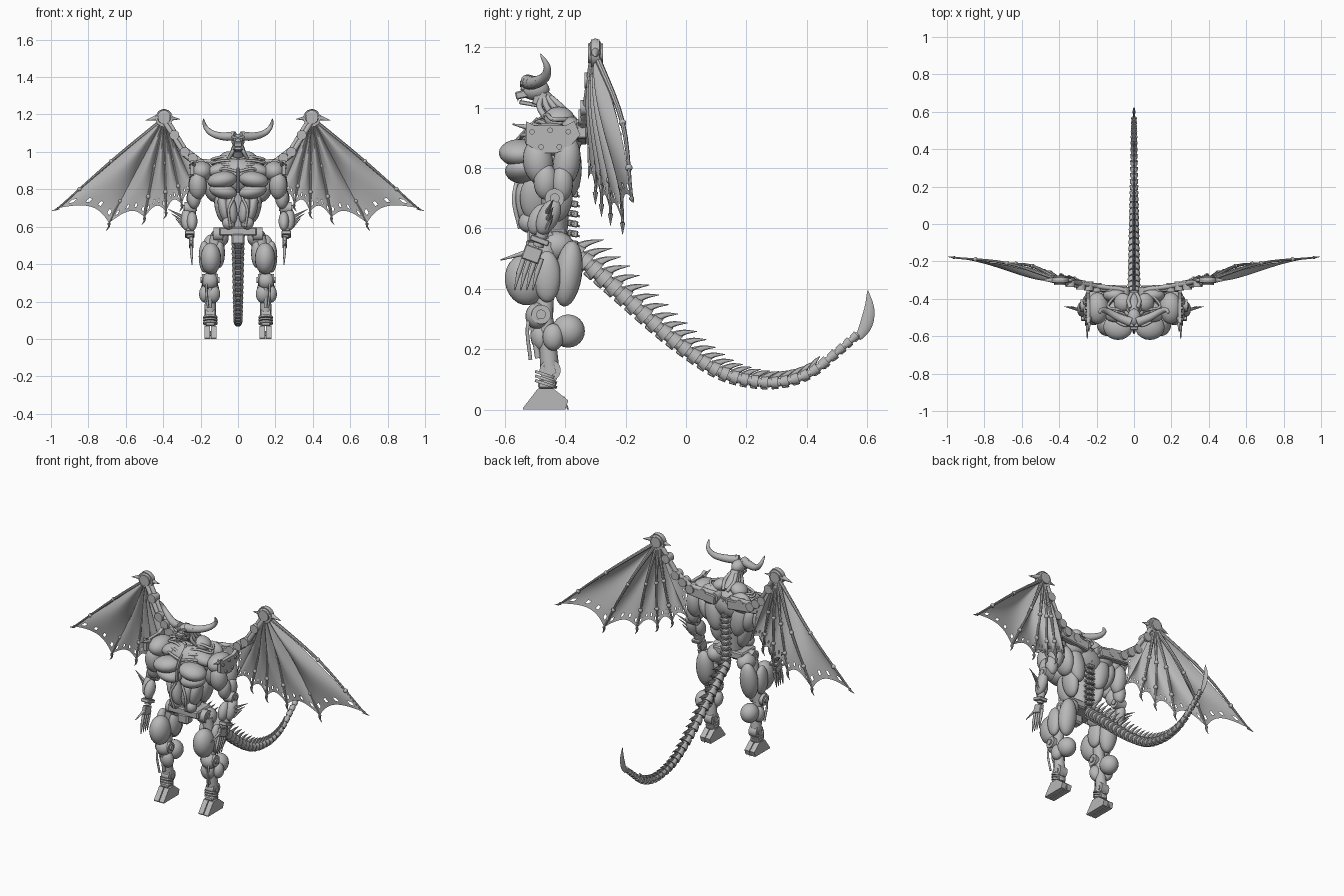
import bpy, bmesh, math
from mathutils import Vector, Matrix, Quaternion

default_cube = bpy.data.objects.get("Cube")
if default_cube:
    bpy.data.objects.remove(default_cube, do_unlink=True)

grey = bpy.data.materials.new("plain_grey")
grey.use_nodes = True
grey.diffuse_color = (.48, .48, .48, 1)
grey.node_tree.nodes["Principled BSDF"].inputs["Base Color"].default_value = grey.diffuse_color


def finish(bm, name, pair=False, smooth=True):
    """Turn a bmesh into an object, plus its mirror image when paired."""
    bmesh.ops.recalc_face_normals(bm, faces=bm.faces)
    for side in (("left_", "right_") if pair else ("",)):
        if side == "right_":
            bmesh.ops.scale(bm, vec=(-1, 1, 1), verts=bm.verts)
            bmesh.ops.reverse_faces(bm, faces=bm.faces)
        mesh = bpy.data.meshes.new(side + name)
        bm.to_mesh(mesh)
        mesh.materials.append(grey)
        if smooth:
            mesh.shade_smooth()
            mesh.set_sharp_from_angle(angle=math.radians(40))
        bpy.context.collection.objects.link(bpy.data.objects.new(side + name, mesh))
    bm.free()


def place(loc, size, tilt, roll):
    return (Matrix.Translation(loc) @ Matrix.Rotation(math.radians(roll), 4, "Y")
            @ Matrix.Rotation(math.radians(tilt), 4, "X") @ Matrix.Diagonal((*size, 1)))


def ball(name, loc, size, tilt=0, roll=0, pair=True):
    bm = bmesh.new()
    bmesh.ops.create_uvsphere(bm, u_segments=20, v_segments=12, radius=1, matrix=place(loc, size, tilt, roll))
    finish(bm, name, pair)


def box(name, loc, size, tilt=0, roll=0, pair=True):
    bm = bmesh.new()
    bmesh.ops.create_cube(bm, size=1, matrix=place(loc, size, tilt, roll))
    bmesh.ops.bevel(bm, geom=bm.edges[:], offset=min(size) * .15, segments=1, affect="EDGES")
    finish(bm, name, pair, False)


def rod(name, a, b, r, r_end=None, sides=12, pair=True):
    a, b = Vector(a), Vector(b)
    spin = (b - a).to_track_quat("Z", "Y").to_matrix().to_4x4()
    bm = bmesh.new()
    bmesh.ops.create_cone(bm, cap_ends=True, segments=sides, radius1=r,
                          radius2=r if r_end is None else r_end, depth=(b - a).length,
                          matrix=Matrix.Translation((a + b) / 2) @ spin)
    finish(bm, name, pair)


def disc(name, loc, r, width):
    """Pivot drum lying across the body with a raised hub."""
    x, y, z = loc
    for part, radius, half in (("rim", r, width / 2), ("hub", r / 2, width * .6)):
        rod(name + "_" + part, (x - half, y, z), (x + half, y, z), radius, sides=20)


def prism(name, outline, x_in, x_out):
    """Side outline (y, z) extruded across x."""
    bm = bmesh.new()
    face = bm.faces.new([bm.verts.new((x_in, y, z)) for y, z in outline])
    new = bmesh.ops.extrude_face_region(bm, geom=[face])["geom"]
    bmesh.ops.translate(bm, vec=(x_out - x_in, 0, 0),
                        verts=[v for v in new if isinstance(v, bmesh.types.BMVert)])
    finish(bm, name, True, False)


def spline(points, steps):
    """Smooth path through the points."""
    p = [Vector(q) for q in points]
    p = [2 * p[0] - p[1]] + p + [2 * p[-1] - p[-2]]
    path = []
    for a, b, c, d in zip(p, p[1:], p[2:], p[3:]):
        for t in (i / steps for i in range(steps)):
            path.append(.5 * (2 * b + (c - a) * t + (2 * a - 5 * b + 4 * c - d) * t * t
                              + (3 * b - a - 3 * c + d) * t ** 3))
    return path + [p[-2]]


def tube(name, points, radius, sides=10, flat=1, pair=True):
    """Sweep a ring along a smooth path; radius is a function of 0..1."""
    path = spline(points, 5)
    bm, rings, old, turn = bmesh.new(), [], Vector((0, 0, 1)), Quaternion()
    for i, p in enumerate(path):
        new = (path[min(i + 1, len(path) - 1)] - path[max(i - 1, 0)]).normalized()
        turn, old = old.rotation_difference(new) @ turn, new
        r = radius(i / (len(path) - 1))
        rings.append([bm.verts.new(p + turn @ Vector((r * flat * math.cos(a), r * math.sin(a), 0)))
                      for a in (math.tau * k / sides for k in range(sides))])
    for low, high in zip(rings, rings[1:]):
        for k in range(sides):
            n = (k + 1) % sides
            bm.faces.new((low[k], low[n], high[n], high[k]))
    bm.faces.new(rings[0])
    bm.faces.new(rings[-1])
    finish(bm, name, pair)


# Legs
sole = [(-.54, .005), (-.54, 0), (-.4, 0), (-.39, .03), (-.44, .07), (-.49, .07)]
prism("inner_foot", sole, .115, .145)
prism("outer_foot", sole, .15, .18)
rod("heel_spur", (.15, -.41, .04), (.15, -.39, 0), .008, .002)
box("ankle_block", (.148, -.46, .085), (.05, .06, .03))
for i in range(3):
    rod("ankle_ring", (.148, -.465, .08 + i * .015), (.148, -.462, .089 + i * .015), .038, sides=16)
disc("ankle_pivot", (.148, -.45, .13), .035, .05)
rod("shin", (.148, -.45, .12), (.148, -.465, .3), .032, .026)
rod("shin_piston", (.148, -.49, .17), (.148, -.51, .3), .01)
ball("calf", (.15, -.39, .26), (.05, .055, .055))
ball("outer_calf", (.178, -.44, .24), (.03, .035, .045))
ball("front_calf", (.135, -.48, .24), (.04, .035, .05), 10)
ball("knee", (.15, -.49, .31), (.045, .042, .045))
disc("knee_pivot", (.15, -.48, .315), .032, .085)
tube("knee_cable", [(.16, -.5, .35), (.17, -.525, .27), (.16, -.515, .165)], lambda t: .006)
rod("thigh_bone", (.15, -.47, .3), (.12, -.46, .55), .03)
ball("front_thigh", (.145, -.53, .43), (.055, .07, .085), 6)
ball("rear_thigh", (.145, -.39, .45), (.052, .046, .11), -8)
ball("outer_thigh", (.18, -.46, .44), (.03, .045, .085))
ball("inner_thigh", (.1, -.45, .46), (.03, .05, .08))
ball("hip", (.1, -.43, .54), (.05, .06, .05))

# Pelvis and belly
box("pelvis", (0, -.46, .575), (.2, .13, .045), pair=False)
box("groin_plate", (0, -.5, .535), (.07, .06, .06), pair=False)
disc("hip_pivot", (.105, -.47, .56), .036, .05)
rod("waist_column", (0, -.45, .56), (0, -.45, .8), .055, .075, pair=False)
ball("belly", (.035, -.53, .69), (.03, .038, .075), 0, 8)
ball("outer_belly", (.075, -.5, .7), (.03, .05, .08), 0, 12)
ball("lower_belly", (.05, -.52, .62), (.035, .035, .035))
ball("flank", (.09, -.43, .71), (.035, .055, .09), 0, 10)
tube("belly_cable", [(.02, -.56, .76), (.05, -.57, .69), (.04, -.55, .6)], lambda t: .007)

# Chest, ribs and back
ball("rib_core", (0, -.45, .87), (.14, .1, .1), pair=False)
ball("chest", (.085, -.55, .85), (.08, .07, .045), 0, 8)
ball("lower_chest", (.08, -.54, .79), (.075, .06, .04), 0, -12)
ball("upper_chest", (.1, -.47, .905), (.07, .055, .035), 0, 15)
ball("side_lat", (.145, -.42, .82), (.045, .065, .09), 0, 15)
ball("back_lat", (.085, -.385, .8), (.05, .04, .1), 0, 12)
ball("shoulder_blade", (.1, -.38, .91), (.065, .04, .06))
ball("trapezius", (.06, -.42, .965), (.05, .05, .035), 0, 25)
tube("sternum", [(0, -.575, .78), (0, -.57, .86), (0, -.535, .91), (0, -.485, .96)],
     lambda t: .013, 8, .6, pair=False)
for i in range(4):
    z = .895 + i * .022
    tube("collar_rib", [(.005, -.545 + i * .02, z), (.07, -.535 + i * .025, z + .015),
                        (.14, -.47 + i * .01, z), (.09, -.37, z)], lambda t: .007)
for i in range(12):
    z = .55 + i * .033
    box("vertebra", (0, -.375, z), (.04, .035, .022), -10, pair=False)
    rod("spine_spike", (0, -.375, z), (0, -.352, z - .01), .008, .003, 6, pair=False)
    rod("spine_lug", (.015, -.38, z), (.035, -.375, z), .006, sides=6)

# Neck, head and horns
rod("neck", (0, -.4, .95), (0, -.49, 1.05), .035, .028, pair=False)
for i in range(4):
    tube("neck_cord", [(.012 + i * .013, -.37 - i * .03, .96), (.03, -.41 - i * .025, 1.0),
                       (.018, -.45 - i * .01, 1.035)], lambda t: .01)
ball("skull", (0, -.5, 1.06), (.036, .048, .036), pair=False)
box("brow", (.02, -.535, 1.078), (.035, .03, .014), 0, -15)
box("snout", (0, -.535, 1.045), (.044, .06, .026), 12, pair=False)
box("jaw", (0, -.515, 1.012), (.038, .075, .014), -10, pair=False)
box("cheek", (.022, -.485, 1.03), (.012, .04, .045), -15)
ball("eye", (.018, -.54, 1.064), (.007, .007, .007))
for x in (.006, .015):
    rod("upper_tooth", (x, -.555, 1.04), (x, -.557, 1.02), .004, .0005, 6)
    rod("lower_tooth", (x, -.543, 1.012), (x, -.545, 1.03), .004, .0005, 6)
horn_path = [(.015, -.525, 1.085), (.08, -.5, 1.083), (.14, -.468, 1.1),
             (.175, -.46, 1.135), (.185, -.482, 1.178)]
tube("horn", horn_path, lambda t: .024 * (1 - t) ** .6 + .001, 14)
horn = spline(horn_path, 5)
for i in (1, 3, 5, 7):
    rod("horn_ring", horn[i], horn[i].lerp(horn[i + 1], .5), .026 - i * .001)

# Arms
prism("shoulder_plate", [(-.53, .955), (-.5, .94), (-.4, .94), (-.37, .955), (-.35, .91), (-.39, .865),
                         (-.43, .85), (-.48, .85), (-.53, .88)], .235, .255)
for y, z in ((-.51, .92), (-.39, .92), (-.48, .87), (-.42, .87), (-.45, .925)):
    rod("plate_bolt", (.25, y, z), (.262, y, z), .009)
rod("shoulder_spike", (.24, -.5, .93), (.24, -.575, .945), .013, .002)
ball("shoulder", (.195, -.45, .895), (.06, .085, .055))
ball("front_deltoid", (.215, -.49, .82), (.048, .05, .075), 8)
ball("rear_deltoid", (.22, -.395, .82), (.045, .045, .085), -8)
ball("biceps", (.235, -.465, .755), (.036, .04, .06))
ball("triceps", (.24, -.41, .75), (.035, .036, .06))
disc("elbow", (.255, -.435, .7), .032, .06)
ball("outer_forearm", (.275, -.455, .64), (.03, .035, .065), -25)
ball("inner_forearm", (.245, -.485, .63), (.028, .036, .055), -25)
rod("wrist", (.26, -.47, .6), (.255, -.49, .54), .022, .018)
box("wrist_cuff", (.258, -.485, .56), (.05, .065, .02), -20)
box("palm", (.25, -.51, .515), (.022, .06, .05), -20)
for i in range(4):
    y = -.55 + i * .02
    rod("finger", (.25, y + .012, .5), (.248, y - .005, .45), .008)
    rod("fingertip", (.248, y - .005, .45), (.246, y - .018, .395), .0075, .002)
rod("thumb", (.25, -.53, .52), (.25, -.615, .495), .009, .002)
for i in range(3):
    z = .6 + i * .025
    rod("arm_spike", (.29, -.46, z), (.335 + i * .02, -.44, z + .045), .01, .001, 6)

# Wing arms
hub = Vector((.395, -.3, 1.18))
joints = [(.05, -.36, .92), (.2, -.34, .935), (.285, -.325, 1.0), hub]
box("wing_root_beam", (.14, -.345, .915), (.2, .035, .055), 0, -6)
for a, b in zip(joints, joints[1:]):
    for shift in (-.016, .016):
        off = Vector((0, shift / 2, shift))
        rod("wing_strut", Vector(a) + off, Vector(b) + off, .013)
    for t in (0, .5):
        c = Vector(a).lerp(b, t)
        rod("wing_joint", c - Vector((0, .024, 0)), c + Vector((0, .024, 0)), .026, sides=14)
for r, half in ((.046, .014), (.032, .025)):
    rod("wing_hub", hub - Vector((0, half, 0)), hub + Vector((0, half, 0)), r, sides=24)
ball("hub_dome", hub + Vector((0, 0, .005)), (.044, .025, .044))
rod("hub_outer_spike", hub + Vector((.03, 0, .005)), hub + Vector((.1, 0, -.012)), .017, .001)
rod("hub_inner_spike", hub - Vector((.03, 0, 0)), hub - Vector((.085, 0, .005)), .014, .001)

# Wing fingers with knuckles and claws; the last two tips anchor skin to the body
tips = [Vector(t) for t in ((.96, -.18, .7), (.69, -.21, .62), (.5, -.25, .65), (.385, -.28, .68),
                            (.3, -.3, .72), (.215, -.325, .76), (.22, -.335, .94))]
for tip in tips[:5]:
    bend = Vector((0, .03 if tip.x > .6 else .015, .01))
    path = [hub, hub.lerp(tip, .5) + bend, tip]
    tube("wing_finger", path, lambda t: .011 - .006 * t, 8)
    for i in (5, 8):
        ball("wing_knuckle", spline(path, 5)[i], (.012, .012, .012))
    claw = Vector((.035, .005, -.015)) if tip.x > .9 else Vector((.014, 0, -.04))
    tube("wing_claw", [tip, tip + claw * .5 - Vector((.006, 0, 0)), tip + claw],
         lambda t: .008 * (1 - t) + .001, 8)

# Scalloped, pleated membranes pierced along the lower edge
ROWS, COLS = 24, 15
for a, b in zip(tips, tips[1:]):
    pleat = .045 if b.z < .9 else .01
    bm = bmesh.new()
    grid = []
    for row in range(ROWS + 1):
        line = []
        for col in range(COLS + 1):
            u, v = col / COLS, row / ROWS
            arch = 4 * u * (1 - u)
            p = hub.lerp(a.lerp(b, u), v * (1 - .09 * arch))
            p.y += .018 * math.sin(math.pi * v) - arch * pleat * math.sin(math.pi * v ** .8)
            line.append(bm.verts.new(p))
        grid.append(line)
    for r in range(ROWS):
        for c in range(COLS):
            if not (r == ROWS - 2 and c % 4 == 1):
                bm.faces.new((grid[r][c], grid[r][c + 1], grid[r + 1][c + 1], grid[r + 1][c]))
    bmesh.ops.remove_doubles(bm, verts=bm.verts, dist=.0001)
    finish(bm, "wing_membrane", True)

# Tail of ringed segments with a crest of swept spikes and an end blade
tail = spline([(0, y, z) for y, z in ((-.38, .53), (-.29, .45), (-.19, .36), (-.09, .27), (.01, .19),
                                      (.11, .125), (.21, .095), (.31, .09), (.41, .12),
                                      (.5, .19), (.57, .25))], 3)
for i, (a, b) in enumerate(zip(tail, tail[1:])):
    t = i / len(tail)
    r = .036 - .022 * t
    along = (b - a).normalized()
    up = Vector((0, -along.z, along.y))
    rod("tail_core", a, b, r * .65, pair=False)
    rod("tail_segment", a.lerp(b, .15), a.lerp(b, .85), r * .85, r, 12, pair=False)
    box("tail_lug", a.lerp(b, .5) - up * r * .7, (r, r, r * .6),
        math.degrees(math.atan2(along.z, along.y)), pair=False)
    if t < .8:
        root = a.lerp(b, .3) + up * r * .9
        sweep = (along * t + Vector((0, 1 - t, 0)) + up * .35).normalized()
        tube("tail_spike", [root - up * r * .5, root + sweep * .025, root + sweep * (.08 - .04 * t)],
             lambda q: (.018 - .007 * t) * (1 - q) + .001, 8, .6, pair=False)
tube("tail_blade", [(0, .57, .235), (0, .596, .28), (0, .607, .335), (0, .602, .395)],
     lambda t: .001 + .02 * math.sin(math.pi * min(1, .15 + t * .85)), 8, .35, pair=False)
